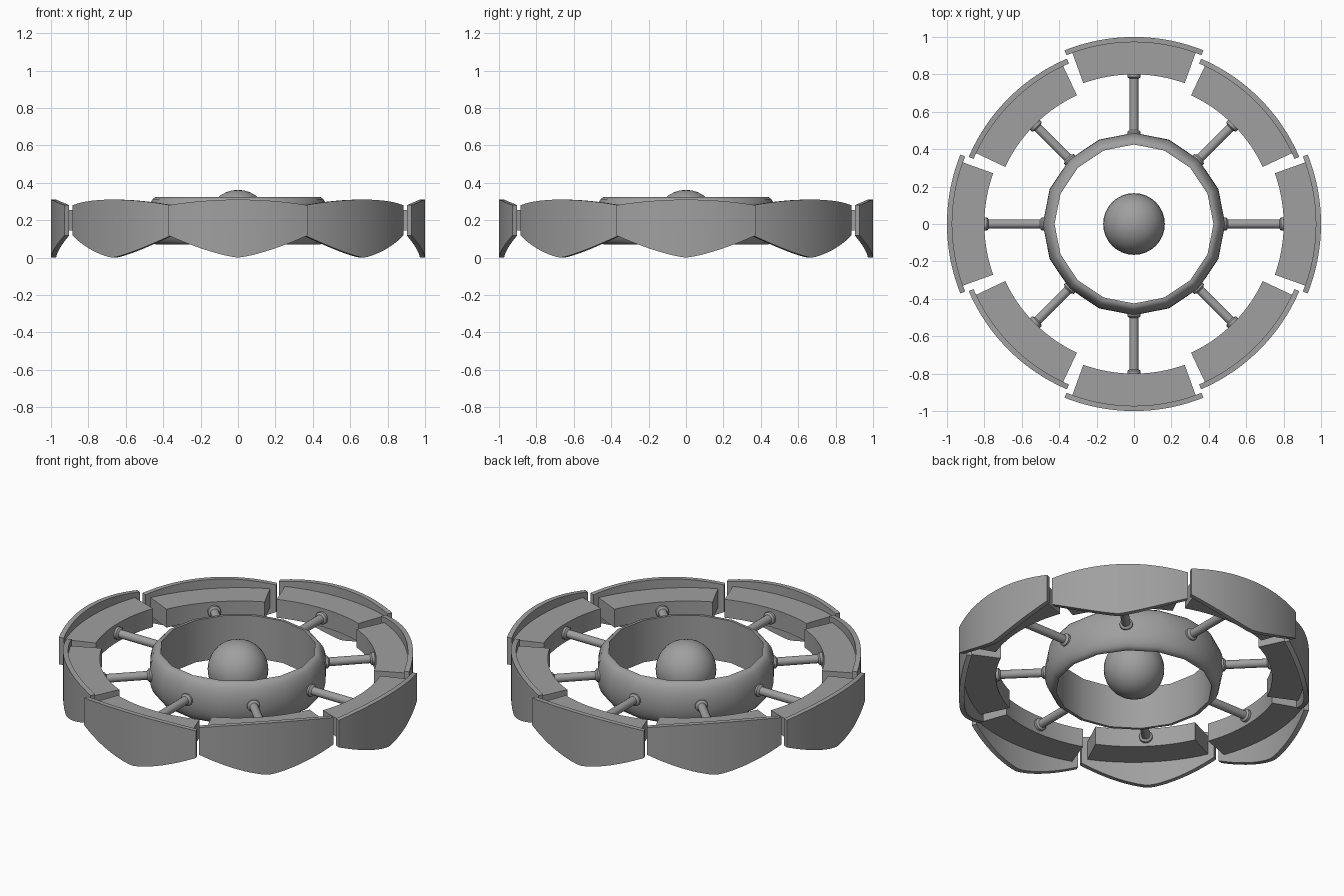
import bpy, bmesh, math
from mathutils import Matrix

cube = bpy.data.objects.get("Cube")
if cube:
    bpy.data.objects.remove(cube, do_unlink=True)

grey = bpy.data.materials.new("plain_grey")
grey.use_nodes = True
COLOUR = (0.35, 0.35, 0.35, 1)
grey.diffuse_color = COLOUR
grey.node_tree.nodes["Principled BSDF"].inputs["Base Color"].default_value = COLOUR

MID = 0.2  # height of the spoke plane


def finish(bm, name, angle=30):
    bmesh.ops.recalc_face_normals(bm, faces=bm.faces)
    mesh = bpy.data.meshes.new(name)
    bm.to_mesh(mesh)
    bm.free()
    mesh.materials.append(grey)
    obj = bpy.data.objects.new(name, mesh)
    bpy.context.collection.objects.link(obj)
    bpy.ops.object.select_all(action='DESELECT')
    obj.select_set(True)
    bpy.context.view_layer.objects.active = obj
    bpy.ops.object.shade_smooth_by_angle(angle=math.radians(angle))
    return obj


def arc_slab(name, inner, outer, half_angle, low, high, steps=24):
    """Curved slab around +x; low and high give heights for t in -1..1."""
    bm = bmesh.new()
    rows = []
    for i in range(steps + 1):
        t = 2 * i / steps - 1
        a = t * half_angle
        rows.append([bm.verts.new((r * math.cos(a), r * math.sin(a), z))
                     for r, z in ((inner, low(t)), (outer, low(t)),
                                  (outer, high(t)), (inner, high(t)))])
    for a, b in zip(rows, rows[1:]):
        for k in range(4):
            n = (k + 1) % 4
            bm.faces.new((a[k], a[n], b[n], b[k]))
    bm.faces.new(rows[0])
    bm.faces.new(rows[-1])
    return finish(bm, name)


def lathe(name, profile, sides, closed=False, angle=30, turn=0):
    """Spin (radius, height) points around z."""
    bm = bmesh.new()
    rings = [[bm.verts.new((r * math.cos(a), r * math.sin(a), z)) for r, z in profile]
             for a in (turn + 2 * math.pi * i / sides for i in range(sides))]
    count = len(profile)
    for i, a in enumerate(rings):
        b = rings[(i + 1) % sides]
        for k in range(count if closed else count - 1):
            n = (k + 1) % count
            bm.faces.new((a[k], a[n], b[n], b[k]))
    if not closed:
        bm.faces.new([r[0] for r in rings])
        bm.faces.new([r[-1] for r in rings])
    return finish(bm, name, angle)


def shield_low(t):
    return 0.118 - 0.118 * (1 - abs(t) ** 1.35)


def shield_high(t):
    return 0.31 - 0.03 * t * t


# Eight rim sections; the diagonal ones sit slightly further in
for i in range(8):
    shift = 0.05 * (i % 2)
    place = Matrix.Rotation(i * math.pi / 4, 4, 'Z') @ Matrix.Translation((-shift, 0, 0))
    shield = arc_slab(f"rim_shield_{i + 1}", 0.972, 1.0, math.radians(21.8),
                      shield_low, shield_high)
    block = arc_slab(f"rim_block_{i + 1}", 0.80, 0.973, math.radians(19.8),
                     lambda t: 0.145, lambda t: 0.255)
    for part in (shield, block):
        part.data.transform(place)

    # Spoke with a collar at each end, turned to point outward
    end = 0.805 - shift
    spoke = lathe(f"spoke_{i + 1}",
                  [(0.036, 0.46), (0.036, 0.492), (0.024, 0.502),
                   (0.024, end - 0.028), (0.036, end - 0.02), (0.036, end)], 16)
    spoke.data.transform(Matrix.Translation((0, 0, MID))
                         @ Matrix.Rotation(i * math.pi / 4, 4, 'Z')
                         @ Matrix.Rotation(math.pi / 2, 4, 'Y'))

# Bulging hub ring with a straight inner wall
bulge = [(0.432 + 0.056 * math.cos(a), 0.197 + 0.128 * math.sin(a))
         for a in (math.radians(-80 + 16 * k) for k in range(11))]
lathe("hub_ring", bulge + [(0.425, 0.323), (0.425, 0.071)], 16, closed=True, angle=40)

# Central ball
bm = bmesh.new()
bmesh.ops.create_uvsphere(bm, u_segments=32, v_segments=16, radius=0.165,
                          matrix=Matrix.Translation((0, 0, 0.197)))
finish(bm, "core_ball", 60)
